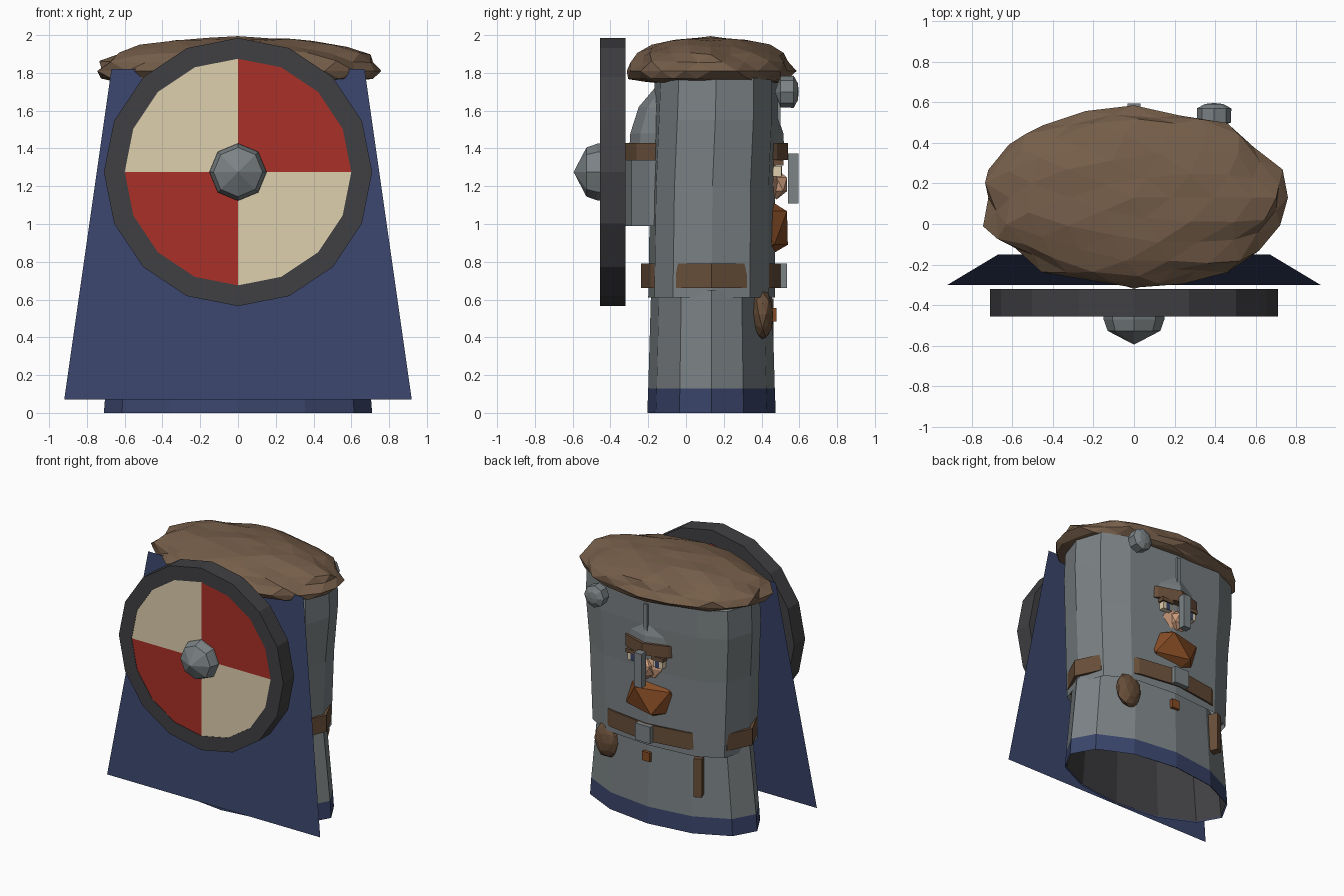
import bpy, bmesh, math, random
from mathutils import Vector, Matrix

random.seed(4)
cube = bpy.data.objects.get("Cube")
if cube:
    bpy.data.objects.remove(cube, do_unlink=True)


def material(name, rgb):
    m = bpy.data.materials.new(name)
    m.use_nodes = True
    m.diffuse_color = (*rgb, 1)
    m.node_tree.nodes["Principled BSDF"].inputs["Base Color"].default_value = (*rgb, 1)
    return m


STEEL = material("steel grey", (.2, .225, .235))
BLUE = material("navy cloth", (.042, .06, .147))
FUR = material("brown fur", (.18, .112, .068))
LEATHER = material("brown leather", (.14, .078, .042))
IRON = material("dark iron", (.051, .051, .056))
CREAM = material("cream paint", (.73, .62, .42))
RED = material("red paint", (.4, .03, .021))
GINGER = material("ginger hair", (.23, .07, .018))
SKIN = material("skin", (.6, .33, .2))


def finish(name, bm, *mats, rule=None):
    bmesh.ops.recalc_face_normals(bm, faces=bm.faces)
    if rule:
        for f in bm.faces:
            f.material_index = rule(f.calc_center_median())
    me = bpy.data.meshes.new(name)
    bm.to_mesh(me)
    bm.free()
    for m in mats:
        me.materials.append(m)
    ob = bpy.data.objects.new(name, me)
    bpy.context.collection.objects.link(ob)
    return ob


def power(v, e):
    return math.copysign(abs(v) ** e, v)


def loft(name, rings, mats, sides=12, square=2.0, start=0.0, arc=1.0, caps=False, rule=None):
    """Stack of oval rings (z, x radius, y radius, y centre); square > 2 is boxier."""
    bm = bmesh.new()
    e, rows = 2 / square, []
    count = sides if arc == 1 else sides + 1
    for z, rx, ry, cy in rings:
        angles = [start + math.tau * arc * i / sides for i in range(count)]
        rows.append([bm.verts.new((rx * power(math.cos(a), e),
                                   cy + ry * power(math.sin(a), e), z)) for a in angles])
    for low, high in zip(rows, rows[1:]):
        for i in range(sides):
            j = (i + 1) % count
            bm.faces.new((low[i], low[j], high[j], high[i]))
    if caps:
        bm.faces.new(rows[0])
        bm.faces.new(rows[-1])
    return finish(name, bm, *mats, rule=rule)


def box(name, centre, size, mat, turn=0):
    bm = bmesh.new()
    bmesh.ops.create_cube(bm, size=1)
    bmesh.ops.transform(bm, verts=bm.verts, matrix=Matrix.Translation(centre)
                        @ Matrix.Rotation(turn, 4, 'Z') @ Matrix.Diagonal((*size, 1)))
    return finish(name, bm, mat)


def lump(name, centre, radii, mat, detail, rough, brim=False):
    """Faceted ball with random dents; a brim turns the lower half into a hanging edge."""
    bm = bmesh.new()
    bmesh.ops.create_icosphere(bm, subdivisions=detail, radius=1)
    for v in bm.verts:
        if brim and v.co.z < 0:
            v.co.z = -.42 * abs(v.co.z) ** .5
        v.co *= 1 + random.uniform(-rough, rough)
        v.co = Vector(centre) + v.co * Vector(radii)
    return finish(name, bm, mat)


def lathe(name, profile, mats, sides, centre, rule=None):
    """Turn (radius, y) points about an axis along y."""
    bm = bmesh.new()
    rows = []
    for r, y in profile:
        if r == 0:
            rows.append([bm.verts.new((centre[0], y, centre[1]))] * sides)
        else:
            rows.append([bm.verts.new((centre[0] + r * math.sin(math.tau * i / sides), y,
                                       centre[1] + r * math.cos(math.tau * i / sides)))
                         for i in range(sides)])
    for a, b in zip(rows, rows[1:]):
        for i in range(sides):
            j = (i + 1) % sides
            corners = list(dict.fromkeys((a[i], a[j], b[j], b[i])))
            bm.faces.new(corners)
    return finish(name, bm, *mats, rule=rule)


# Skirt with a coloured hem and dark lining, and the mail coat above it
loft("skirt", [(0, .71, .34, .135), (.13, .70, .335, .135), (.65, .645, .32, .135)],
     [STEEL, BLUE], rule=lambda c: int(c.z < .13))
loft("skirt_lining", [(.005, .70, .33, .135), (.64, .635, .31, .135)], [IRON])
loft("mail_coat", [(.61, .63, .335, .135), (1.2, .655, .33, .14), (1.55, .68, .33, .155),
                   (1.77, .675, .325, .16), (1.86, .5, .22, .15)],
     [STEEL], square=2.8)

# Belt, buckle and hanging things
loft("belt", [(.66, .645, .36, .135), (.66, .668, .374, .135), (.79, .668, .374, .135),
              (.79, .645, .36, .135)], [LEATHER])
box("buckle", (0, .515, .725), (.13, .04, .13), STEEL)
box("belt_stud", (.01, .465, .52), (.065, .03, .07), GINGER)
box("belt_strap", (-.40, .41, .455), (.06, .09, .3), LEATHER, turn=.4)
lump("pouch", (.39, .405, .52), (.105, .06, .135), LEATHER, 2, .07)

# Cape: one flat sheet
bm = bmesh.new()
bm.faces.new([bm.verts.new(p) for p in ((-.92, -.30, .07), (.92, -.30, .07),
                                       (.67, -.15, 1.82), (-.67, -.15, 1.82))])
finish("cape", bm, BLUE)

# Helmet with leather brow band, nose guard, crest ridge and neck guard
loft("helmet", [(1.40, .35, .41, .11), (1.48, .35, .405, .11), (1.62, .31, .36, .11),
                (1.75, .22, .25, .11), (1.83, .06, .06, .11)], [STEEL], caps=True)
loft("brow_band", [(1.34, .365, .43, .11), (1.43, .365, .43, .11)], [LEATHER], caps=True)
loft("neck_guard", [(.99, .41, .43, .11), (1.34, .41, .43, .11)], [STEEL], sides=8,
     start=math.pi, arc=.5)
box("nose_guard", (0, .567, 1.24), (.065, .055, .265), STEEL)
box("crest_ridge", (0, .475, 1.60), (.03, .05, .24), STEEL)

# Face
lump("face", (0, .32, 1.22), (.19, .18, .15), SKIN, 2, 0)
lump("nose", (0, .48, 1.21), (.06, .065, .08), SKIN, 1, 0)
for side, s in (("left", 1), ("right", -1)):
    box(side + "_eye", (s * .11, .48, 1.28), (.08, .05, .055), CREAM)
    box(side + "_pupil", (s * .105, .505, 1.28), (.035, .008, .055), BLUE)
    box(side + "_brow", (s * .11, .485, 1.325), (.1, .06, .03), LEATHER)
lump("beard", (0, .36, .98), (.27, .215, .205), GINGER, 1, .05)

# Fur mantle on the shoulders and its round clasp
lump("fur_mantle", (0, .13, 1.81), (.745, .435, .185), FUR, 3, .055, brim=True)
lathe("clasp", [(0, .47), (.083, .50), (.085, .57), (.045, .592), (0, .597)],
      [STEEL], 8, (.395, 1.70))

# Round shield: iron rim, quartered face, domed boss
MID = (0, 1.275)
lathe("shield_rim", [(.6, -.455), (.71, -.455), (.71, -.32), (.6, -.32), (.6, -.455)],
      [IRON], 16, MID)
lathe("shield_board", [(0, -.452), (.6, -.452), (.6, -.37), (0, -.37)], [CREAM, RED], 16, MID,
      rule=lambda c: int(c.x * (c.z - MID[1]) > 0))
lathe("shield_boss", [(.152, -.45), (.15, -.47), (.13, -.527), (0, -.595)], [STEEL], 8, MID)
